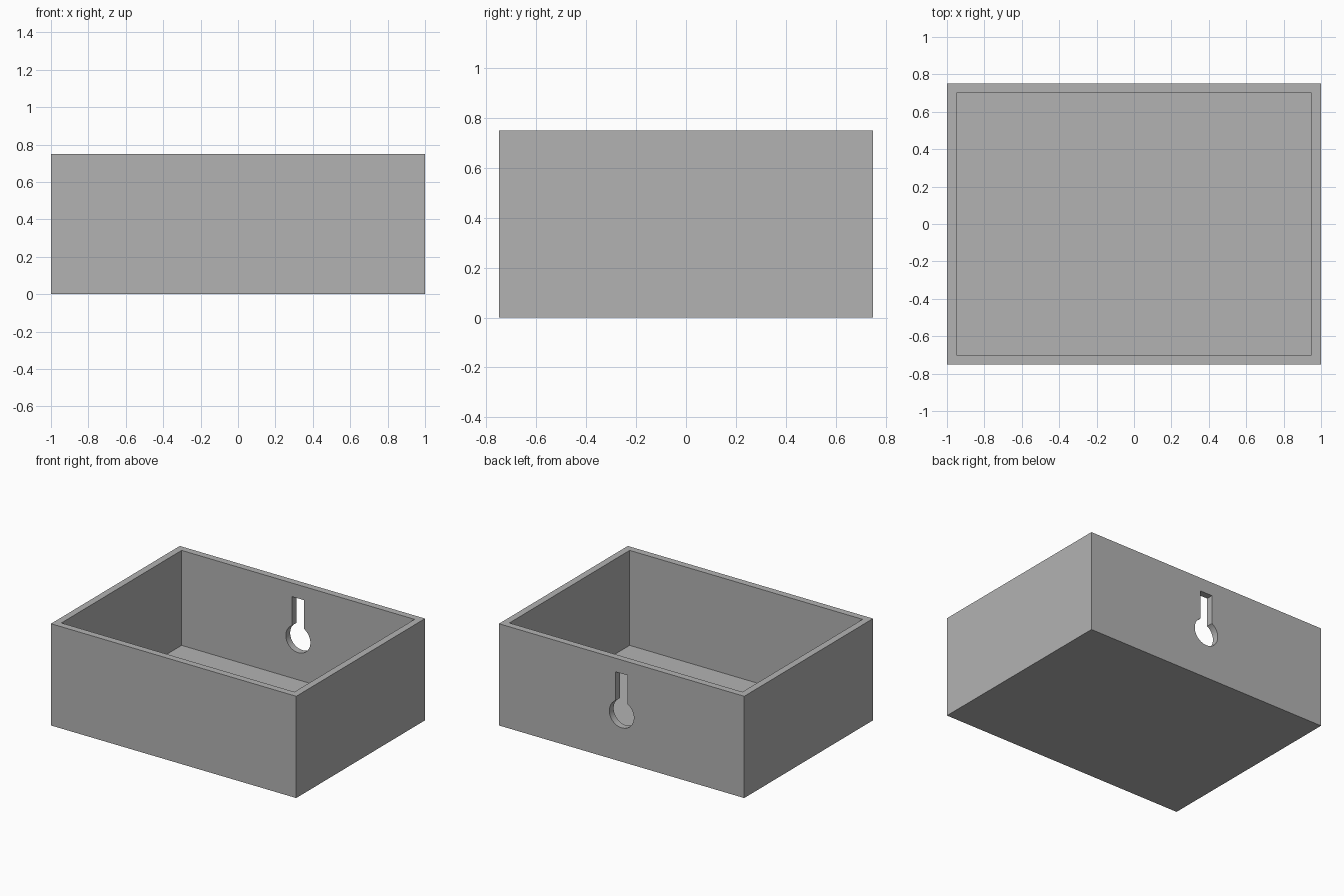
import bpy, bmesh, math
from mathutils import Vector

if "Cube" in bpy.data.objects:
    bpy.data.objects.remove(bpy.data.objects["Cube"], do_unlink=True)

LENGTH, DEPTH, HEIGHT, WALL = 2.0, 1.5, 0.75, 0.05
HOLE_Z, HOLE_R, SLOT_HALF, SLOT_TOP = 0.35, 0.1, 0.05, 0.65
GREY = (0.45, 0.45, 0.45, 1)

grey = bpy.data.materials.new("plain grey")
grey.use_nodes = True
grey.diffuse_color = GREY
grey.node_tree.nodes["Principled BSDF"].inputs["Base Color"].default_value = GREY


def prism(name, profile, extrusion):
    """Closed solid made by extruding a flat outline."""
    bm = bmesh.new()
    base = bm.faces.new([bm.verts.new(p) for p in profile])
    top = bmesh.ops.extrude_face_region(bm, geom=[base], use_keep_orig=True)["geom"]
    moved = [v for v in top if isinstance(v, bmesh.types.BMVert)]
    bmesh.ops.translate(bm, verts=moved, vec=Vector(extrusion))
    bmesh.ops.recalc_face_normals(bm, faces=bm.faces)
    mesh = bpy.data.meshes.new(name)
    bm.to_mesh(mesh)
    bm.free()
    mesh.materials.append(grey)
    obj = bpy.data.objects.new(name, mesh)
    bpy.context.collection.objects.link(obj)
    return obj


def rectangle(hx, hy, z):
    return [(-hx, -hy, z), (hx, -hy, z), (hx, hy, z), (-hx, hy, z)]


def cut(target, cutter):
    """Subtract a cutter, then discard it."""
    cutter.hide_render = True
    mod = target.modifiers.new("cut", 'BOOLEAN')
    mod.operation = 'DIFFERENCE'
    mod.solver = 'EXACT'
    mod.object = cutter
    bpy.context.view_layer.objects.active = target
    bpy.ops.object.modifier_apply(modifier=mod.name)
    bpy.data.objects.remove(cutter, do_unlink=True)


# Open-topped tray with even walls and floor
tray = prism("wall_tray", rectangle(LENGTH / 2, DEPTH / 2, 0), (0, 0, HEIGHT))
cut(tray, prism("cavity", rectangle(LENGTH / 2 - WALL, DEPTH / 2 - WALL, WALL), (0, 0, HEIGHT)))

# Keyhole hanger through the back wall: round hole with a slot above
start = math.acos(SLOT_HALF / HOLE_R)
sweep = 2 * math.pi - (math.pi - 2 * start)
steps = 48
y = DEPTH / 2 - 2 * WALL
keyhole = [(SLOT_HALF, y, SLOT_TOP), (-SLOT_HALF, y, SLOT_TOP)]
for i in range(steps + 1):
    a = math.pi - start + sweep * i / steps
    keyhole.append((HOLE_R * math.cos(a), y, HOLE_Z + HOLE_R * math.sin(a)))
cut(tray, prism("keyhole", keyhole, (0, 4 * WALL, 0)))

# Smooth only the round hole
bpy.ops.object.select_all(action='DESELECT')
tray.select_set(True)
bpy.context.view_layer.objects.active = tray
bpy.ops.object.shade_smooth_by_angle(angle=math.radians(30))
